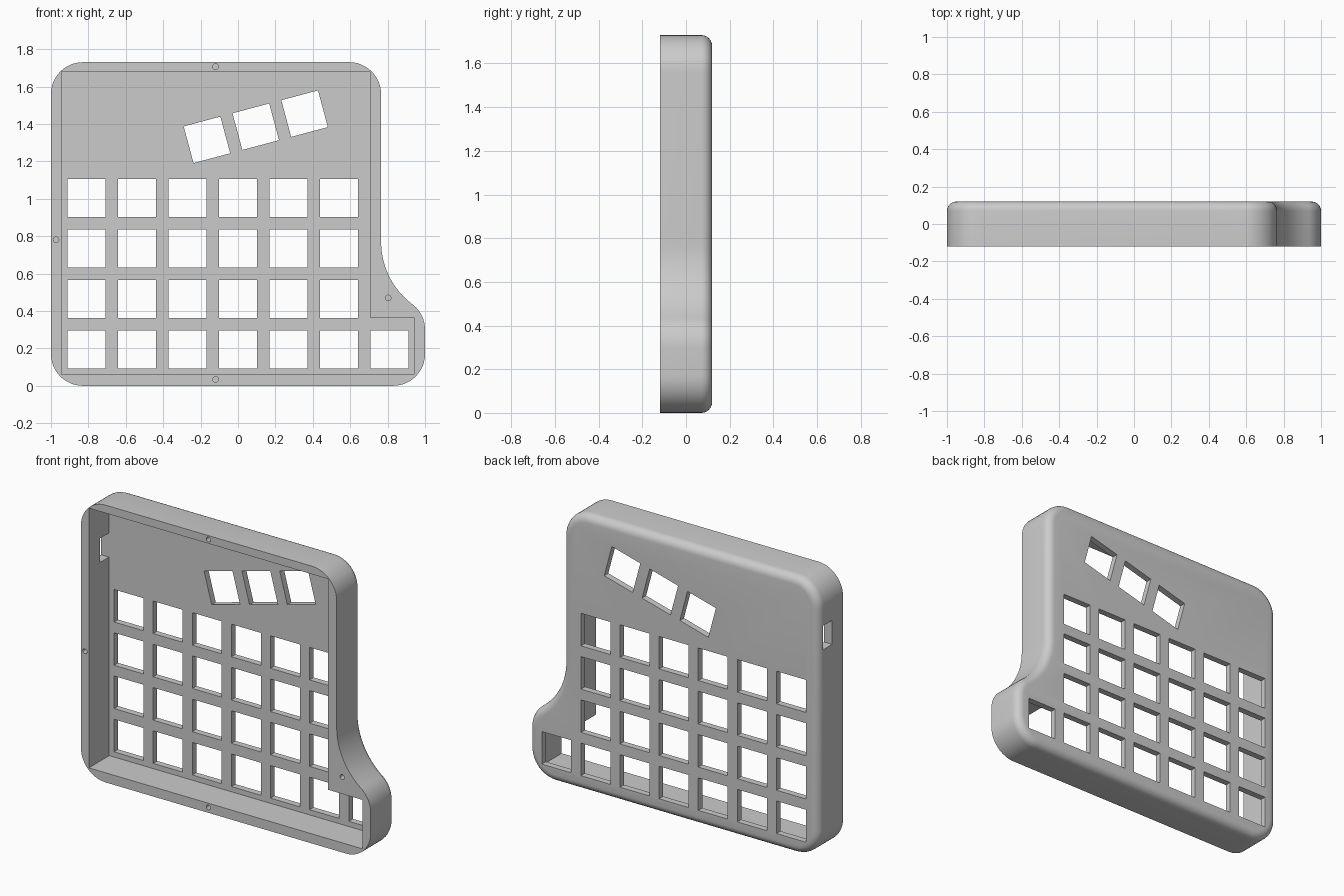
import bpy, bmesh, math
from mathutils import Matrix

if "Cube" in bpy.data.objects:
    bpy.data.objects.remove(bpy.data.objects["Cube"], do_unlink=True)

FRONT, BACK, FLOOR = -0.12, 0.12, 0.08
KEY, PITCH = 0.203, 0.27

grey = bpy.data.materials.new("light grey plastic")
grey.use_nodes = True
grey.diffuse_color = (0.6, 0.6, 0.6, 1)
grey.node_tree.nodes["Principled BSDF"].inputs["Base Color"].default_value = (0.6, 0.6, 0.6, 1)


def arc(cx, cz, r, start, end, steps=12):
    angles = [math.radians(start + (end - start) * i / steps) for i in range(steps + 1)]
    return [(cx + r * math.cos(a), cz + r * math.sin(a)) for a in angles]


def prism(bm, outline, y0, y1):
    """Extrude an x-z outline from y0 to y1 and return the y1 cap."""
    face = bm.faces.new([bm.verts.new((x, y0, z)) for x, z in outline])
    made = bmesh.ops.extrude_face_region(bm, geom=[face], use_keep_orig=True)["geom"]
    verts = [g for g in made if isinstance(g, bmesh.types.BMVert)]
    bmesh.ops.translate(bm, verts=verts, vec=(0, y1 - y0, 0))
    return [g for g in made if isinstance(g, bmesh.types.BMFace)][0]


def box(bm, centre, size, tilt=0):
    place = Matrix.Translation(centre) @ Matrix.Rotation(math.radians(-tilt), 4, 'Y')
    bmesh.ops.create_cube(bm, size=1, matrix=place @ Matrix.Diagonal((*size, 1)))


def finish(bm, name):
    bmesh.ops.recalc_face_normals(bm, faces=bm.faces[:])
    mesh = bpy.data.meshes.new(name)
    bm.to_mesh(mesh)
    bm.free()
    mesh.materials.append(grey)
    obj = bpy.data.objects.new(name, mesh)
    bpy.context.collection.objects.link(obj)
    return obj


# Outer shell: rounded outline with a concave sweep into the thumb corner
R, SWEEP, TURN = 0.17, 0.4175, 53.13
outline = (arc(-1 + R, R, R, 180, 270) + arc(1 - R, R, R, 270, 360)
           + arc(1 - R, 0.30, R, 0, TURN)
           + arc(0.765 + SWEEP, 0.77, SWEEP, 180 + TURN, 180)[1:]
           + arc(0.765 - R, 1.73 - R, R, 0, 90) + arc(-1 + R, 1.73 - R, R, 90, 180))
bm = bmesh.new()
back = prism(bm, outline, FRONT, BACK)
bmesh.ops.recalc_face_normals(bm, faces=bm.faces[:])
bmesh.ops.bevel(bm, geom=back.edges[:], offset=0.05, segments=6, profile=0.5, affect='EDGES')
case = finish(bm, "keyboard_case")

# Cavity open to the front, with screw holes in the rim
bm = bmesh.new()
prism(bm, [(-0.945, 0.06), (0.942, 0.06), (0.942, 0.365), (0.705, 0.365),
           (0.705, 1.68), (-0.945, 1.68)], FRONT - 0.1, FLOOR)
for x, z in [(-0.12, 1.706), (-0.973, 0.78), (0.803, 0.47), (-0.12, 0.034)]:
    prism(bm, arc(x, z, 0.015, 0, 345, 23), FRONT - 0.1, FRONT + 0.12)
cavity = finish(bm, "cavity_cutter")

# Key openings, tilted upper keys and the cable port
bm = bmesh.new()
for row in range(4):
    for col in range(7 if row == 0 else 6):
        box(bm, (-0.81 + PITCH * col, 0.1, 0.194 + PITCH * row), (KEY, 0.2, KEY))
for i in range(-1, 2):
    box(bm, (0.095 + 0.261 * i, 0.1, 1.385 + 0.07 * i), (KEY, 0.2, KEY), tilt=15)
box(bm, (-1, 0.032, 1.375), (0.2, 0.09, 0.15))
openings = finish(bm, "openings_cutter")

# Cut the shell, then drop the cutters
for cutter in (cavity, openings):
    mod = case.modifiers.new(cutter.name, 'BOOLEAN')
    mod.operation, mod.solver, mod.object = 'DIFFERENCE', 'EXACT', cutter
bpy.context.view_layer.update()
result = case.evaluated_get(bpy.context.evaluated_depsgraph_get())
cut_mesh = bpy.data.meshes.new_from_object(result)
case.modifiers.clear()
case.data = cut_mesh
for cutter in (cavity, openings):
    bpy.data.objects.remove(cutter, do_unlink=True)

bpy.ops.object.select_all(action='DESELECT')
case.select_set(True)
bpy.context.view_layer.objects.active = case
bpy.ops.object.shade_smooth_by_angle(angle=math.radians(30))
